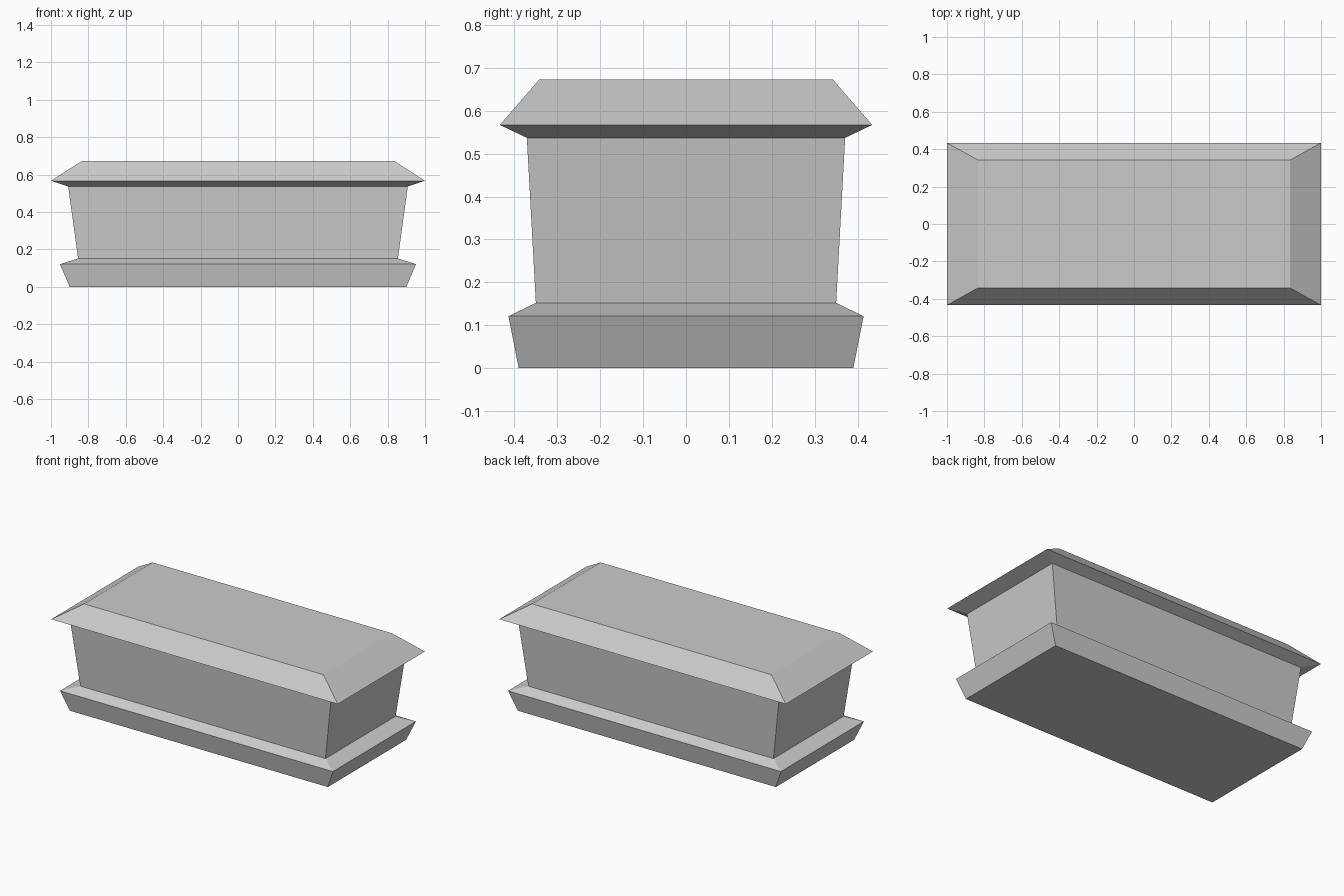
import bpy
import bmesh

if "Cube" in bpy.data.objects:
    bpy.data.objects.remove(bpy.data.objects["Cube"])

stone = bpy.data.materials.new("grey stone")
stone.diffuse_color = (0.6, 0.6, 0.6, 1)
stone.use_nodes = True
stone.node_tree.nodes["Principled BSDF"].inputs["Base Color"].default_value = stone.diffuse_color


def stacked_box(name, rings, bottom=False, top=False):
    """Loft rectangular rings given as (half width, half depth, height)."""
    bm = bmesh.new()
    loops = [[bm.verts.new((sx * w, sy * d, z))
              for sx, sy in ((-1, -1), (1, -1), (1, 1), (-1, 1))]
             for w, d, z in rings]
    for low, high in zip(loops, loops[1:]):
        for i in range(4):
            j = (i + 1) % 4
            bm.faces.new((low[i], low[j], high[j], high[i]))
    if bottom:
        bm.faces.new(loops[0][::-1])
    if top:
        bm.faces.new(loops[-1])
    mesh = bpy.data.meshes.new(name)
    bm.to_mesh(mesh)
    bm.free()
    mesh.materials.append(stone)
    obj = bpy.data.objects.new(name, mesh)
    bpy.context.collection.objects.link(obj)


# Rings shared by neighbouring parts
body_foot = (0.855, 0.35, 0.152)
body_rim = (0.908, 0.371, 0.537)

# Flared plinth with a sloping ledge
stacked_box("plinth", [(0.90, 0.39, 0), (0.952, 0.414, 0.121), body_foot], bottom=True)
# Chest walls, leaning outward
stacked_box("chest_body", [body_foot, body_rim])
# Overhanging lid with bevelled sides
stacked_box("lid", [body_rim, (1.0, 0.434, 0.567), (0.835, 0.342, 0.673)], top=True)
